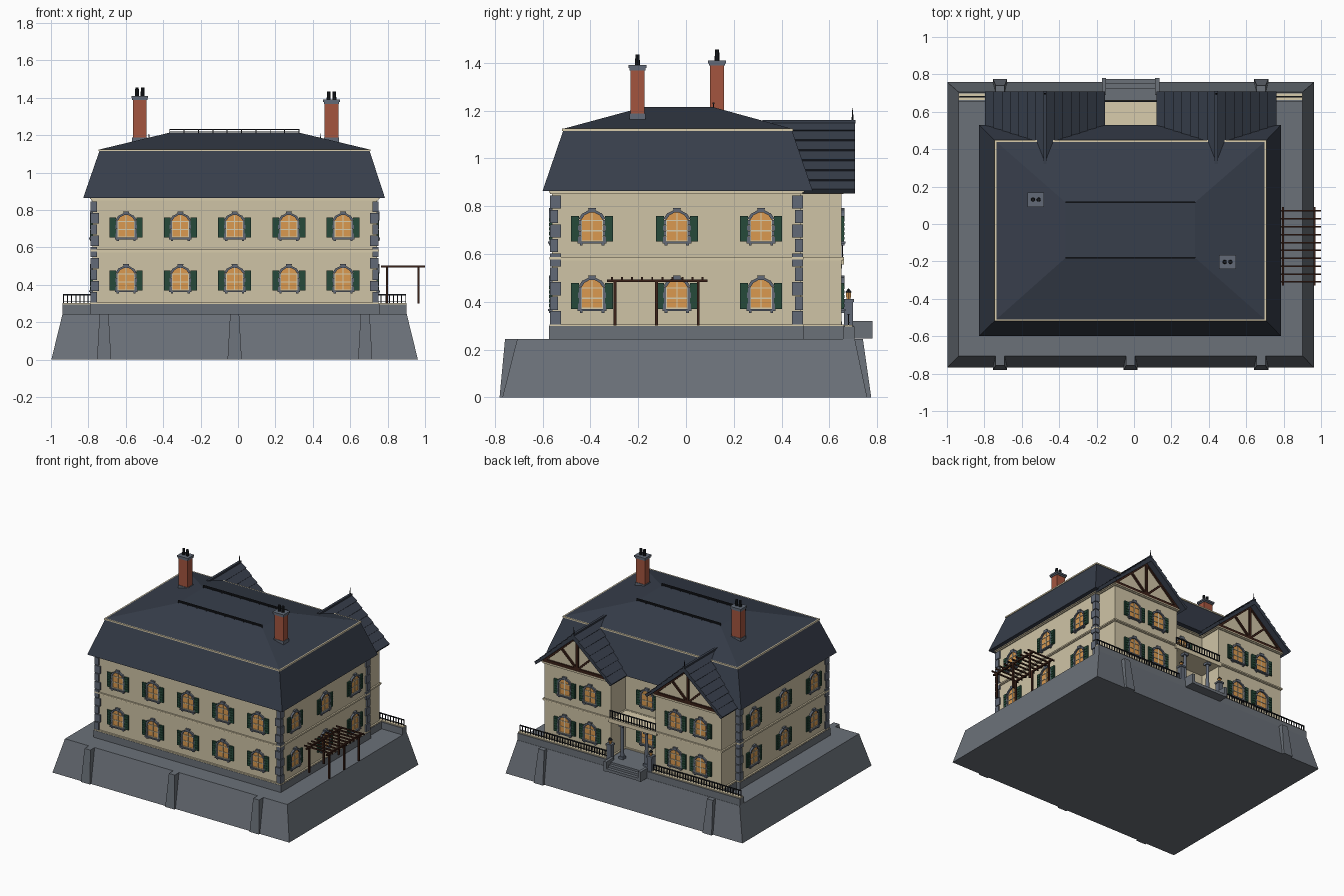
import bpy, bmesh, math
from mathutils import Matrix, Vector

if "Cube" in bpy.data.objects:
    bpy.data.objects.remove(bpy.data.objects["Cube"])


def material(name, hexcode):
    chans = [int(hexcode[i:i + 2], 16) / 255 for i in (0, 2, 4)]
    col = [c / 12.92 if c <= 0.04 else ((c + 0.055) / 1.055) ** 2.4 for c in chans] + [1]
    m = bpy.data.materials.new(name)
    m.use_nodes = True
    m.diffuse_color = col
    m.node_tree.nodes["Principled BSDF"].inputs["Base Color"].default_value = col
    return m


PALETTE = {"wall_cream": "CFC4A6", "trim_cream": "D9CCAC", "plinth_stone": "6B7179",
           "cut_stone": "626A77", "roof_slate": "373E4B", "brick_red": "A4553F",
           "window_amber": "DB9A50", "shutter_green": "264A3A", "timber_brown": "3B2118",
           "iron_black": "1C1F24"}
MATS = [material(n, h) for n, h in PALETTE.items()]
WALL, TRIM, PLINTH, STONE, SLATE, BRICK, AMBER, GREEN, TIMBER, IRON = range(len(MATS))


class Part:
    """Collects simple solids into one mesh."""

    def __init__(self):
        self.bm = bmesh.new()

    def loft(self, low, high, mat):
        a = [self.bm.verts.new(p) for p in low]
        b = [self.bm.verts.new(p) for p in high]
        n = len(a)
        faces = [self.bm.faces.new(a), self.bm.faces.new(b)]
        faces += [self.bm.faces.new((a[i], a[(i + 1) % n], b[(i + 1) % n], b[i])) for i in range(n)]
        for f in faces:
            f.material_index = mat

    def frustum(self, r0, z0, r1, z1, mat):
        ring = lambda r, z: [(r[0], r[2], z), (r[1], r[2], z), (r[1], r[3], z), (r[0], r[3], z)]
        self.loft(ring(r0, z0), ring(r1, z1), mat)

    def box(self, x0, x1, y0, y1, z0, z1, mat):
        r = (x0, x1, y0, y1)
        self.frustum(r, z0, r, z1, mat)

    def prism(self, pts, y0, y1, mat):
        self.loft([(x, y0, z) for x, z in pts], [(x, y1, z) for x, z in pts], mat)

    def bar(self, p, q, w, y0, y1, mat):
        p, q = Vector(p), Vector(q)
        d = (q - p).normalized() * w / 2
        s = Vector((-d.y, d.x))
        self.prism([p + s, q + s, q - s, p - s], y0, y1, mat)

    def cyl(self, x, y, z0, z1, r, mat, r2=None, n=10):
        r2 = r if r2 is None else r2
        ring = lambda k, z: [(x + k * math.cos(math.tau * i / n), y + k * math.sin(math.tau * i / n), z)
                             for i in range(n)]
        self.loft(ring(r, z0), ring(r2, z1), mat)

    def railing(self, x0, x1, y, z0, z1, step=0.022):
        self.box(x0, x1, y - .004, y + .004, z1 - .006, z1, IRON)
        self.box(x0, x1, y - .003, y + .003, z0 + .008, z0 + .012, IRON)
        n = max(1, round((x1 - x0) / step))
        for i in range(n + 1):
            x = x0 + (x1 - x0) * i / n
            self.box(x - .0025, x + .0025, y - .0025, y + .0025, z0, z1, IRON)

    def mesh(self, name):
        bmesh.ops.recalc_face_normals(self.bm, faces=self.bm.faces)
        me = bpy.data.meshes.new(name)
        self.bm.to_mesh(me)
        self.bm.free()
        for m in MATS:
            me.materials.append(m)
        return me

    def done(self, name):
        return place(name, self.mesh(name))


def place(name, me, loc=(0, 0, 0), turn=0):
    ob = bpy.data.objects.new(name, me)
    ob.location, ob.rotation_euler = loc, (0, 0, turn)
    bpy.context.scene.collection.objects.link(ob)
    return ob


CX = -0.018                      # house centre line
HX, FRONT, BACK, WBACK = .76, -.56, .48, .65
WINGS = {"right_wing": CX - .458, "left_wing": CX + .458}

# Battered plinth and buttresses
p = Part()
p.frustum((CX - .98, CX + .98, -.768, .758), 0, (CX - .92, CX + .92, -.706, .706), .245, PLINTH)
p.done("plinth")
p = Part()
for i, x in enumerate((CX - .698, CX, CX + .698)):
    p.frustum((x - .038, x + .038, -.78, -.6), 0, (x - .024, x + .024, -.757, -.6), .245, PLINTH)
    if i != 1:
        p.frustum((x - .038, x + .038, .6, .775), 0, (x - .024, x + .024, .6, .74), .245, PLINTH)
p.done("buttresses")

# Walls with footing, belt and cornice bands
blocks = {"main_walls": (CX - HX, CX + HX, FRONT, BACK)}
for name, gx in WINGS.items():
    blocks[name + "_walls"] = (gx - .275, gx + .275, BACK - .1, WBACK)
for name, (x0, x1, y0, y1) in blocks.items():
    p = Part()
    p.box(x0, x1, y0, y1, .245, .866, WALL)
    for z0, z1, e, mat in ((.245, .298, .014, PLINTH), (.298, .306, .012, TRIM),
                           (.572, .578, .006, TRIM), (.578, .588, .011, TRIM),
                           (.85, .858, .008, TRIM), (.858, .866, .014, TRIM)):
        p.box(x0 - e, x1 + e, y0 - e, y1 + e, z0, z1, mat)
    p.done(name)

# Alternating corner quoins
p = Part()
for sx in (-1, 1):
    for sy, y in ((-1, FRONT), (1, BACK)):
        for i in range(9):
            z = .306 + i * .0605
            a, b = (.036, .024) if i % 2 else (.024, .036)
            xs = sorted((CX + sx * (HX + .01), CX + sx * (HX - a)))
            ys = sorted((y + sy * .01, y - sy * b))
            p.box(*xs, *ys, z, z + .055, STONE)
p.done("corner_quoins")

# Mansard roof with cream curb
p = Part()
eave, curb, top = (-.828, .786, -.6, .53), (-.74, .703, -.513, .443), (-.365, .326, -.18, .115)
p.frustum(eave, .864, curb, 1.118, SLATE)
p.frustum(curb, 1.124, top, 1.214, SLATE)
x0, x1, y0, y1 = curb
p.box(x0 - .005, x1 + .005, y0 - .005, y1 + .005, 1.115, 1.125, TRIM)
p.done("mansard_roof")
p = Part()
for y in top[2:]:
    p.railing(top[0], top[1], y, 1.212, 1.234, .08)
p.done("ridge_cresting")

# Gabled wing roofs with lapped courses and timber framing
H, APEX, EAVE, N = .315, 1.155, .865, 7
line = lambda t: Vector((H * t, APEX + (EAVE - APEX) * t))
lift = Vector((.006, .006))
slope = [v for i in range(N) for v in (line(i / N), line((i + 1) / N) + lift)]
under = [Vector((H - .008, EAVE - .012)), Vector((0, APEX - .035))]
half = slope + under
outline = half + [Vector((-v.x, v.y)) for v in reversed(half[1:-1])]
for name, gx in WINGS.items():
    p = Part()
    p.prism([(gx + v.x, v.y) for v in outline], .3, .708, SLATE)
    p.box(gx - .009, gx + .009, .32, .71, 1.145, 1.161, SLATE)
    p.cyl(gx, .697, 1.15, 1.21, .006, IRON, .001, 6)
    p.done(name + "_roof")
    p = Part()
    p.prism([(gx - .275, .86), (gx + .275, .86), (gx, 1.13)], .5, WBACK, WALL)
    p.done(name + "_gable")
    p = Part()
    y0, y1 = WBACK - .005, WBACK + .012
    p.box(gx - .27, gx + .27, y0, y1, .866, .886, TIMBER)
    p.box(gx - .009, gx + .009, y0, y1, .88, 1.12, TIMBER)
    for s in (-1, 1):
        p.bar((gx + s * .28, .868), (gx, 1.122), .018, y0, y1, TIMBER)
        p.bar((gx + s * .01, .885), (gx + s * .125, .995), .014, y0, y1, TIMBER)
    p.done(name + "_timbers")

# Brick chimneys with twin pots
for name, x, y, z in (("right_chimney", -.525, .13, 1.41), ("left_chimney", .5, -.203, 1.39)):
    p = Part()
    p.box(x - .037, x + .037, y - .029, y + .029, 1.1, z - .015, BRICK)
    p.box(x - .041, x + .041, y - .033, y + .033, 1.12, 1.188, STONE)
    p.box(x - .041, x + .041, y - .033, y + .033, z - .022, z - .012, STONE)
    p.box(x - .045, x + .045, y - .038, y + .038, z - .012, z, STONE)
    for s in (-1, 1):
        p.cyl(x + s * .015, y, z, z + .045, .011, IRON, .009)
    p.done(name)

# Arched window: glass, bars, stone surround, shutters
w = Part()
R, CZ = .049, .075
arc = [math.radians(a) for a in range(20, 161, 20)]
w.prism([(-.046, 0), (.046, 0)] + [(R * math.cos(a), CZ + R * math.sin(a)) for a in arc], -.004, .01, AMBER)
for x in (-.044, 0, .044):
    w.box(x - .0025, x + .0025, -.008, 0, 0, .12 if x == 0 else .09, TRIM)
for z in (.003, .045, .088):
    w.box(-.044, .044, -.008, 0, z - .0025, z + .0025, TRIM)
for i in range(5):
    a, b = (math.radians(20 + 28 * k) for k in (i, i + 1))
    r2 = (.06, .058, .068, .058, .06)[i]
    w.prism([(r * math.cos(t), CZ + r * math.sin(t)) for r, t in ((.047, a), (r2, a), (r2, b), (.047, b))],
            -.014, .01, STONE)
w.box(-.06, .06, -.018, .01, -.009, 0, STONE)
for s in (-1, 1):
    for k in range(4):
        xs = sorted((s * .045, s * (.054 if k % 2 else .058)))
        w.box(*xs, -.012, .01, k * .023, k * .023 + .022, STONE)
    w.box(s * .045 - .006, s * .045 + .006, -.014, .01, -.017, -.009, STONE)
    xs = sorted((s * .054, s * .088))
    w.box(*xs, -.01, .01, 0, .108, GREEN)
    for k in range(5):
        w.box(xs[0] + .005, xs[1] - .005, -.013, 0, .008 + k * .019, .02 + k * .019, GREEN)
window_mesh = w.mesh("arched_window")
for level, z in (("lower", .37), ("upper", .652)):
    spots = [("front", CX + i * .29, FRONT, 0) for i in range(-2, 3)]
    for y in (-.393, -.038, .314):
        spots += [("left", CX + HX, y, math.pi / 2), ("right", CX - HX, y, -math.pi / 2)]
    spots += [("back", gx + s * .105, WBACK, math.pi) for gx in WINGS.values() for s in (-1, 1)]
    spots += [("back_centre", CX, BACK, math.pi)]
    for i, (side, x, y, turn) in enumerate(spots):
        place(f"{side}_{level}_window_{i}", window_mesh, (x, y, z), turn)

# Rear porch: floor, columns, balcony
p = Part()
p.box(CX - .19, CX + .19, .45, .70, .245, .3, PLINTH)
for s in (-1, 1):
    x = CX + s * .1
    p.box(x - .018, x + .018, .617, .653, .3, .318, STONE)
    p.cyl(x, .635, .318, .54, .013, STONE, .011, 12)
    p.box(x - .018, x + .018, .617, .653, .54, .556, STONE)
p.done("rear_porch")
p = Part()
p.box(CX - .2, CX + .2, BACK, .662, .556, .586, TRIM)
p.railing(CX - .19, CX + .19, .655, .586, .645)
p.done("balcony")

# Rear parapet, railings, lantern piers and steps
p = Part()
for s in (-1, 1):
    x0, x1 = sorted((CX + s * .15, CX + s * .92))
    p.box(x0, x1, .656, .704, .24, .296, PLINTH)
    p.box(x0, x1, .663, .697, .296, .303, TRIM)
    x0, x1 = sorted((CX + s * .19, CX + s * .915))
    p.railing(x0, x1, .68, .303, .35)
p.done("rear_parapet")
p = Part()
for s in (-1, 1):
    x = CX + s * .168
    p.box(x - .018, x + .018, .662, .698, .245, .4, STONE)
    p.box(x - .023, x + .023, .657, .703, .4, .412, STONE)
    p.cyl(x, .68, .412, .438, .01, AMBER, .013, 6)
    p.cyl(x, .68, .438, .456, .017, IRON, .002, 6)
p.done("lantern_piers")
p = Part()
for s in (-1, 1):
    x = CX + s * .142
    p.box(x - .011, x + .011, .69, .78, .247, .32, PLINTH)
for y1, z1 in ((.776, .268), (.752, .285), (.728, .3)):
    p.box(CX - .132, CX + .132, .66, y1, .247, z1, PLINTH)
p.done("rear_steps")

# Side pergola
p = Part()
for x in (.797, .965):
    for y in (-.297, -.123, .051):
        p.box(x - .006, x + .006, y - .006, y + .006, .3, .485, TIMBER)
    p.box(x - .006, x + .006, -.33, .09, .482, .494, TIMBER)
for i in range(10):
    y = -.31 + i * .0422
    p.box(.765, 1, y - .004, y + .004, .494, .504, TIMBER)
p.done("pergola")
